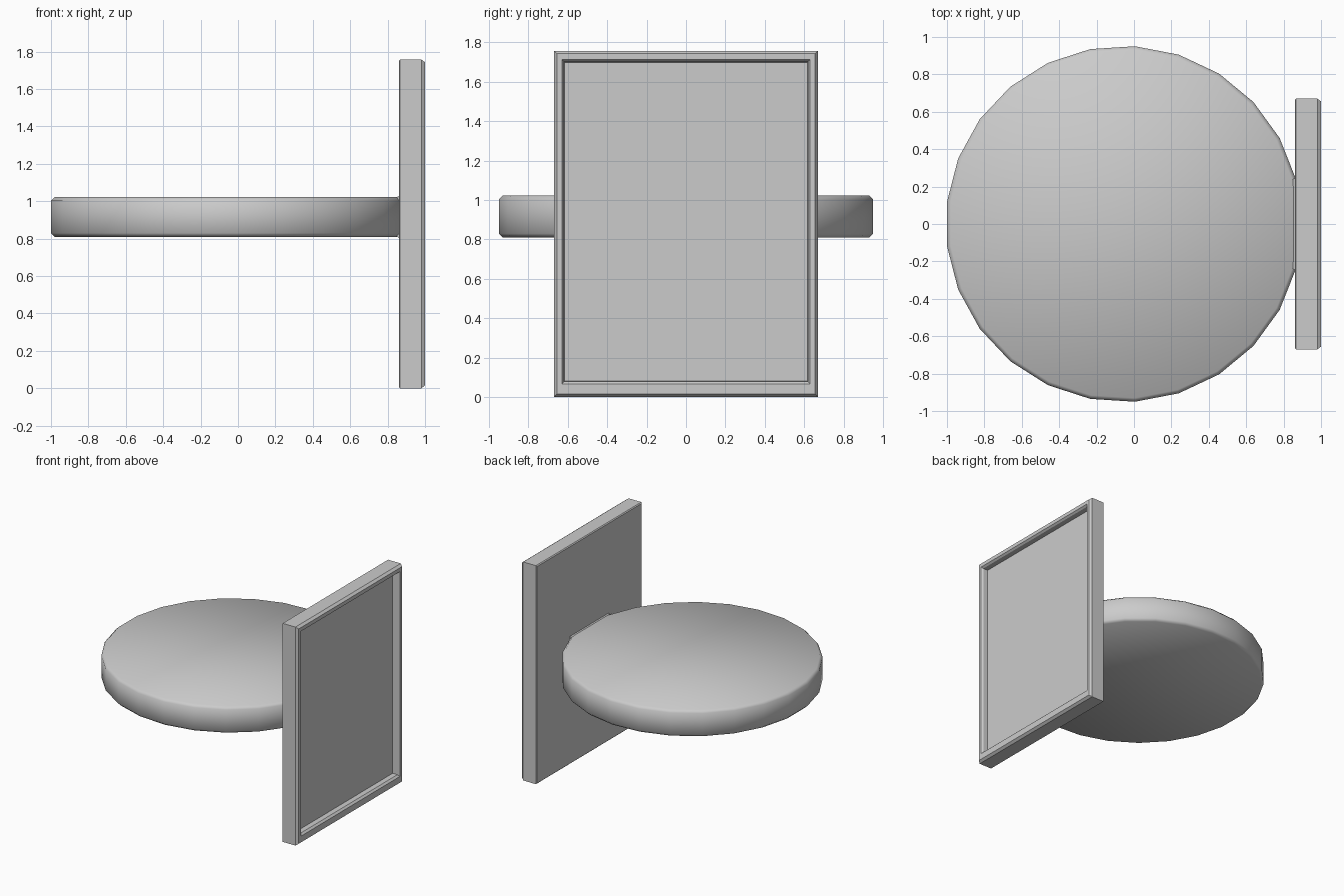
import bpy, math

if "Cube" in bpy.data.objects:
    bpy.data.objects.remove(bpy.data.objects["Cube"])


def make(name, verts, faces, smooth=None):
    mesh = bpy.data.meshes.new(name)
    mesh.from_pydata(verts, [], faces)
    mesh.update()
    ob = bpy.data.objects.new(name, mesh)
    bpy.context.collection.objects.link(ob)
    if smooth:
        bpy.ops.object.select_all(action='DESELECT')
        ob.select_set(True)
        bpy.context.view_layer.objects.active = ob
        bpy.ops.object.shade_smooth_by_angle(angle=math.radians(smooth))
    return ob


def loft(name, rings, smooth=None):
    """Join equal-length rings of points and cap both ends."""
    n = len(rings[0])
    verts = [p for r in rings for p in r]
    faces = [tuple(range(n))[::-1], tuple(range(len(verts) - n, len(verts)))]
    for k in range(len(rings) - 1):
        for i in range(n):
            j = (i + 1) % n
            faces.append((k * n + i, k * n + j, (k + 1) * n + j, (k + 1) * n + i))
    return make(name, verts, faces, smooth)


def rect(x, y, z0, z1):
    return [(x, -y, z0), (x, y, z0), (x, y, z1), (x, -y, z1)]


# Round top: 25-sided slab with chamfered rims
def circle(r, z):
    return [(-0.055 + r * math.cos(2 * math.pi * i / 25),
             r * math.sin(2 * math.pi * i / 25), z) for i in range(25)]


R = 0.952
loft("round_top", [circle(R - 0.02, 0.81), circle(R, 0.83),
                   circle(R, 1.003), circle(R - 0.02, 1.023)], 50)

# Upright panel: chamfered outer edge, rim, sloped recess wall and floor
loft("side_panel", [
    rect(0.86, 0.663, 0.007, 1.751),
    rect(0.867, 0.67, 0.0, 1.758),
    rect(0.98, 0.67, 0.0, 1.758),
    rect(1.0, 0.656, 0.015, 1.743),
    rect(1.0, 0.63, 0.065, 1.713),
    rect(0.985, 0.619, 0.079, 1.702),
    rect(0.945, 0.617, 0.081, 1.699),
])

# Small flared joint where the slab meets the panel
loft("joint_collar", [rect(0.845, 0.235, 0.815, 1.018),
                      rect(0.865, 0.25, 0.80, 1.033)])
